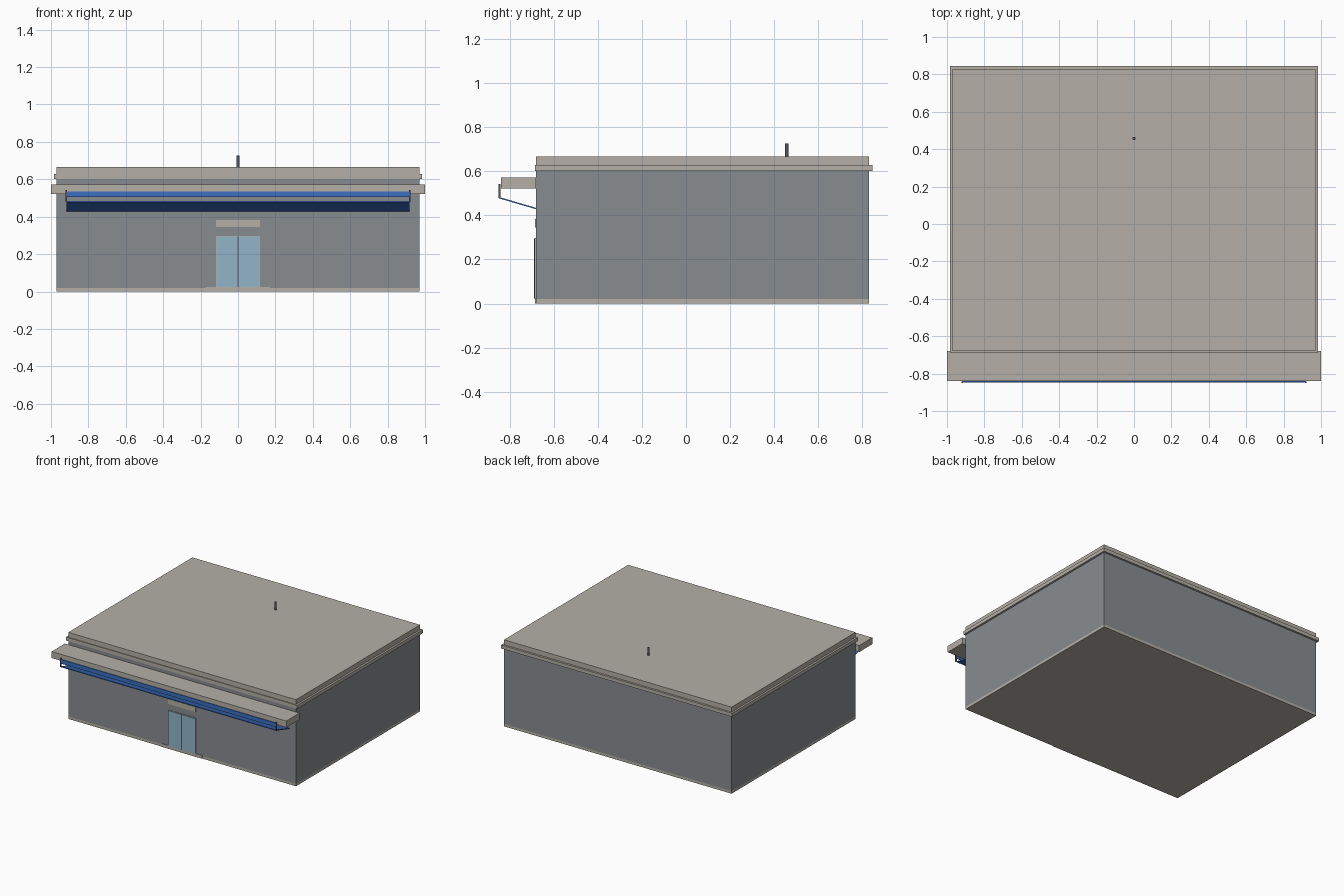
import bpy
import bmesh
from math import atan2, hypot

cube = bpy.data.objects.get("Cube")
if cube:
    bpy.data.objects.remove(cube, do_unlink=True)


def material(name, rgb):
    m = bpy.data.materials.new(name)
    m.use_nodes = True
    m.diffuse_color = (*rgb, 1)
    m.node_tree.nodes["Principled BSDF"].inputs["Base Color"].default_value = (*rgb, 1)
    return m


stone = material("warm stone", (0.46, 0.435, 0.39))
wall = material("grey wall", (0.25, 0.265, 0.28))
glass = material("pale blue glass", (0.29, 0.46, 0.58))
blue = material("awning blue", (0.045, 0.16, 0.54))
metal = material("dark metal", (0.09, 0.095, 0.11))


def finish(name, bm, mat):
    mesh = bpy.data.meshes.new(name)
    bm.to_mesh(mesh)
    bm.free()
    mesh.materials.append(mat)
    obj = bpy.data.objects.new(name, mesh)
    bpy.context.collection.objects.link(obj)
    return obj


def box(name, mat, x, y, z):
    """Box spanning the given (low, high) ranges."""
    bm = bmesh.new()
    bmesh.ops.create_cube(bm, size=1)
    for v in bm.verts:
        v.co = [sum(r) / 2 + c * (r[1] - r[0]) for c, r in zip(v.co, (x, y, z))]
    return finish(name, bm, mat)


def wide(half):
    return (-half, half)


FRONT, BACK, HALF = -0.68, 0.83, 0.97

# Main building: plinth, walls, cornice and flat roof
box("plinth", stone, wide(HALF), (FRONT, BACK), (0, 0.02))
box("walls", wall, wide(HALF), (FRONT, BACK), (0.02, 0.605))
box("cornice", stone, wide(0.985), (FRONT - 0.006, BACK + 0.015), (0.602, 0.629))
box("roof", stone, wide(HALF), (FRONT, BACK), (0.629, 0.667))

# Canopy along the front
box("canopy", stone, wide(1.0), (-0.84, FRONT), (0.522, 0.572))

# Fascia strip and sloping awning panel under the canopy
box("awning_fascia", blue, wide(0.917), (-0.848, -0.842), (0.505, 0.536))
outer, inner = (-0.847, 0.48), (FRONT, 0.431)
dy, dz = inner[0] - outer[0], inner[1] - outer[1]
panel = box("awning_panel", blue, wide(0.917), wide(hypot(dy, dz) / 2), wide(0.003))
panel.location = (0, (outer[0] + inner[0]) / 2, (outer[1] + inner[1]) / 2)
panel.rotation_euler.x = atan2(dz, dy)
for side, s in (("left", 1), ("right", -1)):
    box(side + "_awning_bracket", metal, sorted((s * 0.915, s * 0.923)),
        (-0.85, -0.841), (0.478, 0.543))

# Entrance: frame, two glass leaves, centre bar, header panel and threshold
box("door_frame", stone, wide(0.118), (FRONT - 0.004, FRONT), (0.02, 0.298))
for side, s in (("left", 1), ("right", -1)):
    box(side + "_door", glass, sorted((s * 0.004, s * 0.114)),
        (FRONT - 0.008, FRONT - 0.003), (0.024, 0.295))
box("door_centre_bar", metal, wide(0.004), (FRONT - 0.009, FRONT - 0.003), (0.024, 0.295))
box("door_header", stone, wide(0.118), (FRONT - 0.004, FRONT), (0.345, 0.383))
box("threshold", stone, wide(0.172), (FRONT - 0.004, FRONT), (0, 0.025))

# Roof vent pipe
bm = bmesh.new()
bmesh.ops.create_cone(bm, cap_ends=True, segments=12, radius1=0.008, radius2=0.008, depth=0.062)
vent = finish("roof_vent", bm, metal)
vent.location = (0, 0.457, 0.695)
for p in vent.data.polygons:
    p.use_smooth = len(p.vertices) == 4
